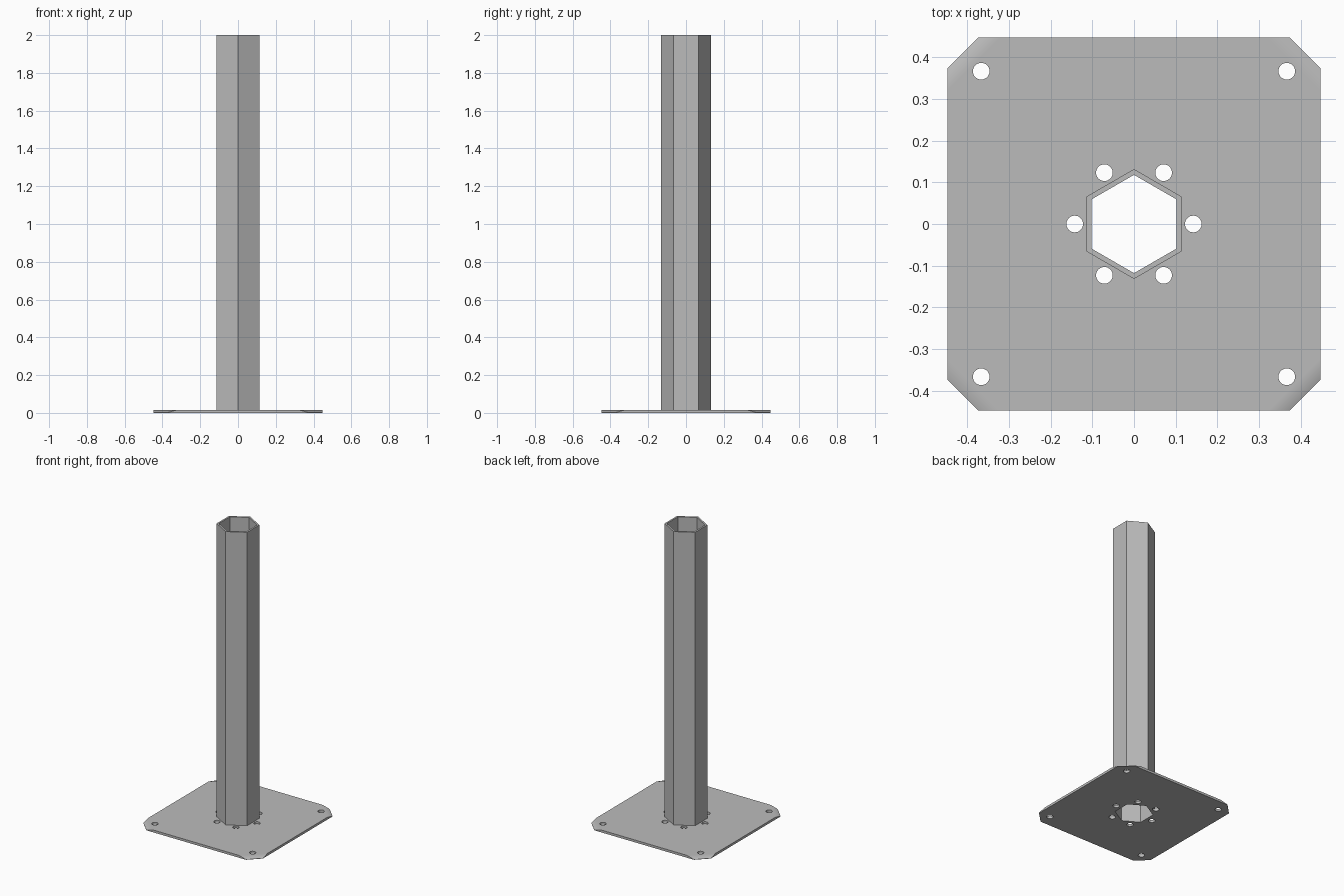
import bpy, bmesh
from math import sin, cos, radians
from mathutils import Vector

HEIGHT, THICK = 2.0, 0.016
HALF = 0.447                  # half width of the base plate
HEX_OUT, HEX_IN = 0.1315, 0.1177
HOLE_R = 0.02

cube = bpy.data.objects.get("Cube")
if cube:
    bpy.data.objects.remove(cube, do_unlink=True)

steel = bpy.data.materials.new("grey_steel")
steel.use_nodes = True
GREY = (0.5, 0.5, 0.5, 1)
steel.diffuse_color = GREY
steel.node_tree.nodes["Principled BSDF"].inputs["Base Color"].default_value = GREY


def add_prism(bm, x, y, radius, sides, z0, z1):
    """Upright prism with its first corner pointing to +y."""
    ring = []
    for i in range(sides):
        a = radians(90 + 360 * i / sides)
        ring.append(bm.verts.new((x + radius * cos(a), y + radius * sin(a), z0)))
    base = bm.faces.new(ring)
    top = bmesh.ops.extrude_face_region(bm, geom=[base])["geom"]
    moved = [v for v in top if isinstance(v, bmesh.types.BMVert)]
    bmesh.ops.translate(bm, verts=moved, vec=(0, 0, z1 - z0))


def make_object(name, bm):
    bmesh.ops.recalc_face_normals(bm, faces=bm.faces)
    mesh = bpy.data.meshes.new(name)
    bm.to_mesh(mesh)
    bm.free()
    mesh.materials.append(steel)
    obj = bpy.data.objects.new(name, mesh)
    bpy.context.collection.objects.link(obj)
    return obj


def cut(obj, cutter):
    """Subtract the cutter, then remove it."""
    mod = obj.modifiers.new("cut", 'BOOLEAN')
    mod.operation, mod.solver, mod.object = 'DIFFERENCE', 'EXACT', cutter
    bpy.ops.object.select_all(action='DESELECT')
    bpy.context.view_layer.objects.active = obj
    obj.select_set(True)
    bpy.ops.object.modifier_apply(modifier=mod.name)
    bpy.data.objects.remove(cutter, do_unlink=True)


# Base plate: square slab with clipped corners that slope down to the rim
bm = bmesh.new()
bmesh.ops.create_cube(bm, size=1)
bmesh.ops.scale(bm, verts=bm.verts, vec=(2 * HALF, 2 * HALF, THICK))
bmesh.ops.translate(bm, verts=bm.verts, vec=(0, 0, THICK / 2))
tip, slope = 0.41, 0.384      # diagonal reach of the rim and of the flat top
for sx in (-1, 1):
    for sy in (-1, 1):
        rim = Vector((sx * tip, sy * tip, 0.002))
        shoulder = Vector((sx * slope, sy * slope, THICK))
        along = Vector((sx, -sy, 0))
        bevel = (shoulder - rim).cross(along)
        if bevel.z < 0:
            bevel.negate()
        for normal in (Vector((sx, sy, 0)), bevel):
            geom = bm.verts[:] + bm.edges[:] + bm.faces[:]
            new = bmesh.ops.bisect_plane(bm, geom=geom, plane_co=rim,
                                         plane_no=normal, clear_outer=True)
            rim_edges = [e for e in new["geom_cut"]
                         if isinstance(e, bmesh.types.BMEdge)]
            bmesh.ops.contextual_create(bm, geom=rim_edges)
plate = make_object("base_plate", bm)

# Corner bolt holes, ring of small holes and the hexagonal opening
bm = bmesh.new()
for sx in (-1, 1):
    for sy in (-1, 1):
        add_prism(bm, sx * 0.366, sy * 0.366, HOLE_R, 32, -0.1, 0.1)
for i in range(6):
    a = radians(60 * i)
    add_prism(bm, 0.142 * cos(a), 0.142 * sin(a), HOLE_R, 32, -0.1, 0.1)
add_prism(bm, 0, 0, HEX_IN, 6, -0.1, 0.1)
cut(plate, make_object("hole_cutter", bm))
bpy.ops.object.shade_smooth_by_angle(angle=radians(35))
soften = plate.modifiers.new("soft_corners", 'WEIGHTED_NORMAL')
soften.weight, soften.keep_sharp = 100, True

# Hollow hexagonal post standing on the plate
bm = bmesh.new()
add_prism(bm, 0, 0, HEX_OUT, 6, THICK, HEIGHT)
post = make_object("hexagonal_post", bm)
bm = bmesh.new()
add_prism(bm, 0, 0, HEX_IN, 6, -0.1, HEIGHT + 0.1)
cut(post, make_object("bore_cutter", bm))
